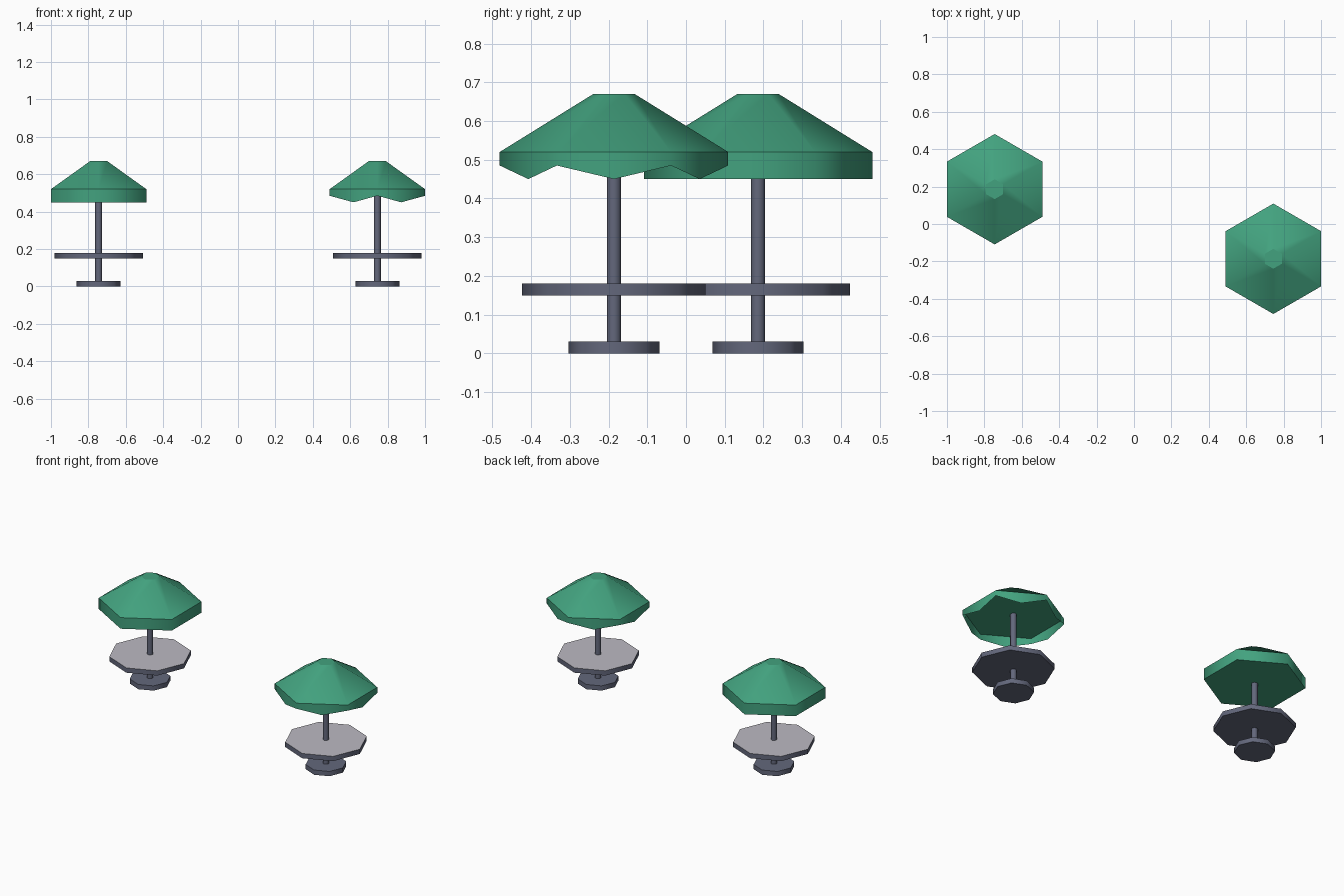
import bpy, bmesh
from math import sin, cos, pi, radians

cube = bpy.data.objects.get("Cube")
if cube:
    bpy.data.objects.remove(cube, do_unlink=True)


def material(name, rgb):
    m = bpy.data.materials.new(name)
    m.use_nodes = True
    m.diffuse_color = (*rgb, 1)
    m.node_tree.nodes["Principled BSDF"].inputs["Base Color"].default_value = (*rgb, 1)
    return m


GREEN = material("canopy green", (0.055, 0.36, 0.21))
SLATE = material("slate metal", (0.125, 0.137, 0.20))
PALE = material("pale table", (0.50, 0.49, 0.54))


def finish(name, bm, loc, mats):
    """Smooth around the sides, sharp along the level rings."""
    for f in bm.faces:
        f.smooth = True
    for e in bm.edges:
        e.smooth = abs(e.verts[0].co.z - e.verts[1].co.z) > 0.001
    mesh = bpy.data.meshes.new(name)
    bm.to_mesh(mesh)
    bm.free()
    obj = bpy.data.objects.new(name, mesh)
    obj.location = (*loc, 0)
    for m in mats:
        mesh.materials.append(m)
    bpy.context.collection.objects.link(obj)
    return obj


def bridge(bm, low, high):
    n = len(low)
    for i in range(n):
        j = (i + 1) % n
        bm.faces.new((low[i], low[j], high[j], high[i]))


def ring(bm, sides, r, z, turn):
    angles = [turn + 2 * pi * i / sides for i in range(sides)]
    return [bm.verts.new((r * cos(a), r * sin(a), z)) for a in angles]


def prism(name, loc, sides, profile, mats, turn=0.0):
    """Stack of rings given as (radius, height) from bottom to top, capped."""
    bm = bmesh.new()
    rings = [ring(bm, sides, r, z, turn) for r, z in profile]
    for low, high in zip(rings, rings[1:]):
        bridge(bm, low, high)
    bm.faces.new(rings[0][::-1])
    top = bm.faces.new(rings[-1])
    top.material_index = len(mats) - 1
    return finish(name, bm, loc, mats)


def scalloped_skirt(name, loc, r, top, corner, point):
    """Open hexagonal strip whose lower edge dips in the middle of each side."""
    bm = bmesh.new()
    low, high = [], []
    for i in range(12):
        a = radians(30 * i + 30)
        rad, z = (r, corner) if i % 2 == 0 else (r * cos(pi / 6), point)
        low.append(bm.verts.new((rad * cos(a), rad * sin(a), z)))
        high.append(bm.verts.new((rad * cos(a), rad * sin(a), top)))
    bridge(bm, low, high)
    return finish(name, bm, loc, [GREEN])


R, TURN = 0.295, radians(30)
CONE = [(R, 0.52), (0.053, 0.67)]

for side, x, y in (("right", -0.745, 0.186), ("left", 0.745, -0.186)):
    loc = (x, y)
    # stand and table
    prism(side + "_base", loc, 8, [(0.118, 0), (0.118, 0.03)], [SLATE])
    prism(side + "_pole", loc, 8, [(0.0185, 0.03), (0.0185, 0.53)], [SLATE])
    prism(side + "_tabletop", loc, 8, [(0.237, 0.15), (0.237, 0.18)], [SLATE, PALE])
    # parasol: one straight-edged, one scalloped
    if side == "right":
        prism(side + "_canopy", loc, 6, [(R, 0.45)] + CONE, [GREEN], TURN)
    else:
        prism(side + "_canopy", loc, 6, CONE, [GREEN], TURN)
        scalloped_skirt(side + "_skirt", loc, R, 0.52, 0.485, 0.45)
